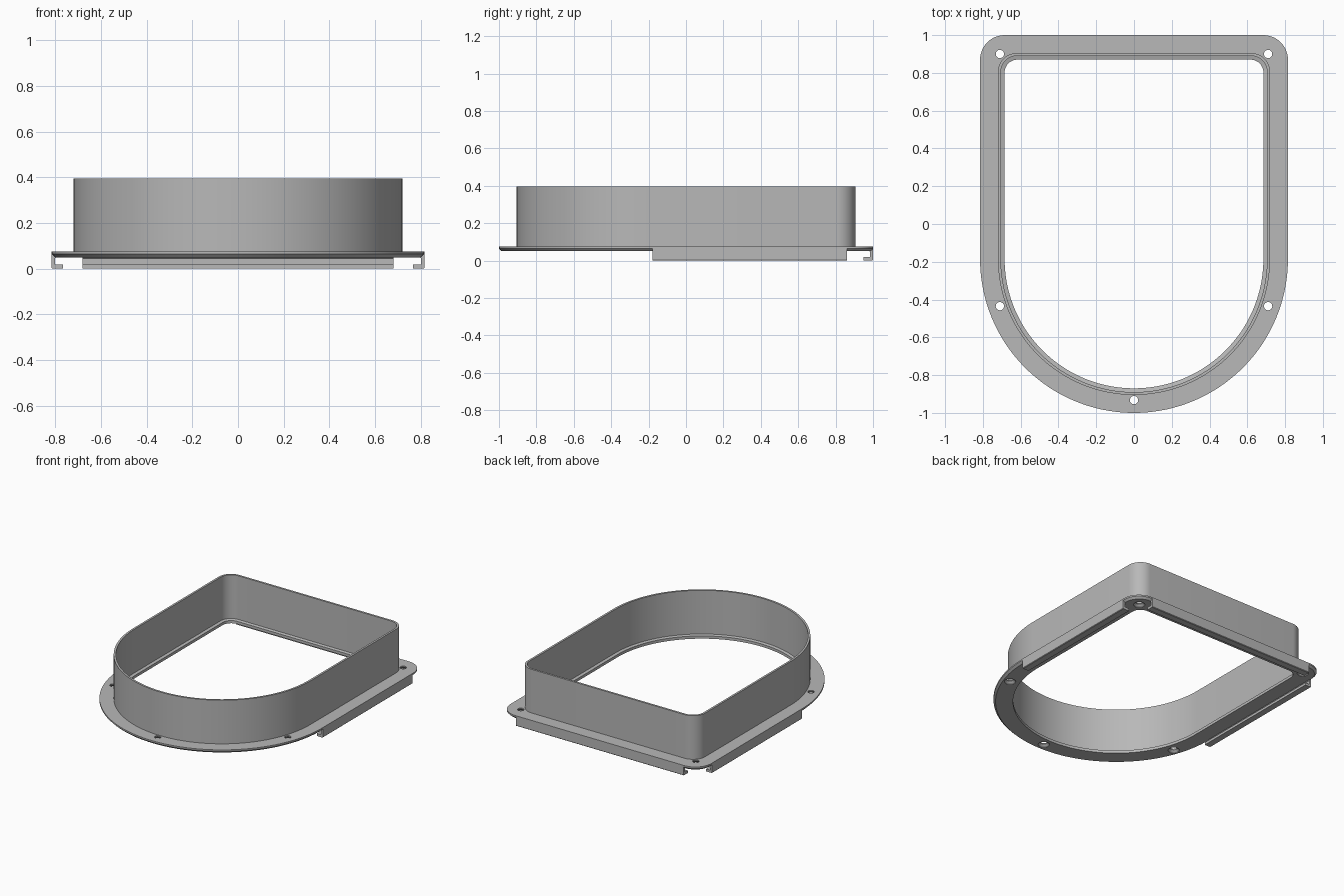
import bpy
import bmesh
from math import sin, cos, pi, radians

cube = bpy.data.objects.get("Cube")
if cube:
    bpy.data.objects.remove(cube, do_unlink=True)

grey = bpy.data.materials.new("grey plastic")
grey.use_nodes = True
COLOUR = (0.48, 0.48, 0.48, 1)
grey.diffuse_color = COLOUR
grey.node_tree.nodes["Principled BSDF"].inputs["Base Color"].default_value = COLOUR

HALF_WIDTH, BACK, ARC_Y = 0.815, 1.0, -0.185


def make_object(name, bm):
    bmesh.ops.recalc_face_normals(bm, faces=bm.faces)
    mesh = bpy.data.meshes.new(name)
    bm.to_mesh(mesh)
    bm.free()
    mesh.materials.append(grey)
    obj = bpy.data.objects.new(name, mesh)
    bpy.context.collection.objects.link(obj)
    return obj


def activate(obj):
    bpy.ops.object.select_all(action='DESELECT')
    obj.select_set(True)
    bpy.context.view_layer.objects.active = obj


def arc(cx, cy, r, start, end, n):
    angles = [start + (end - start) * i / n for i in range(n + 1)]
    return [(cx + r * cos(a), cy + r * sin(a)) for a in angles]


def outline(inset, r):
    """D-shaped outline: round front, rounded back corners."""
    w, b = HALF_WIDTH - inset, BACK - inset
    return (arc(w - r, b - r, r, 0, pi / 2, 12)
            + arc(r - w, b - r, r, pi / 2, pi, 12)
            + arc(0, ARC_Y, w, pi, 2 * pi, 72))


def bridge(bm, rings):
    """Join neighbouring rings of vertices, closing back to the first."""
    for a, b in zip(rings, rings[1:] + rings[:1]):
        n = len(a)
        for i in range(n):
            j = (i + 1) % n
            bm.faces.new((a[i], a[j], b[j], b[i]))


# Flange, upright wall and inner lip as one swept section: inset, corner radius, z
section = [
    (0, 0.13, 0.064), (0, 0.13, 0.075),
    (0.095, 0.1, 0.075), (0.095, 0.1, 0.395),
    (0.11, 0.085, 0.395), (0.11, 0.085, 0.075),
    (0.13, 0.068, 0.07), (0.13, 0.068, 0.05),
    (0.014, 0.116, 0.05),
]
bm = bmesh.new()
bridge(bm, [[bm.verts.new((x, y, z)) for x, y in outline(d, r)] for d, r, z in section])
frame = make_object("flanged_collar", bm)

# Countersunk screw holes
bm = bmesh.new()
for hx, hy in [(-0.71, 0.9), (0.71, 0.9), (-0.71, -0.435), (0.71, -0.435), (0, -0.932)]:
    rings = []
    for r, z in [(0.038, 0.04), (0.038, 0.053), (0.022, 0.067), (0.022, 0.09)]:
        rings.append([bm.verts.new((x, y, z)) for x, y in arc(hx, hy, r, 0, 2 * pi, 24)[:-1]])
    for a, b in zip(rings, rings[1:]):
        for i in range(24):
            j = (i + 1) % 24
            bm.faces.new((a[i], a[j], b[j], b[i]))
    bm.faces.new(rings[0])
    bm.faces.new(rings[-1])
cutter = make_object("hole_cutter", bm)
cutter.hide_render = True
activate(frame)
cut = frame.modifiers.new("holes", 'BOOLEAN')
cut.operation, cut.solver, cut.object = 'DIFFERENCE', 'EXACT', cutter
bpy.ops.object.modifier_apply(modifier=cut.name)
bpy.data.objects.remove(cutter, do_unlink=True)


# Channel rails under the flange: distance in from the edge, z
RAIL = [(0, 0.07), (0, 0.004), (0.004, 0), (0.05, 0), (0.05, 0.018),
        (0.015, 0.018), (0.015, 0.045), (0.022, 0.052), (0.022, 0.07)]


def rail(name, place, start, end):
    bm = bmesh.new()
    ends = [[bm.verts.new(place(d, t, z)) for d, z in RAIL] for t in (start, end)]
    n = len(RAIL)
    for i in range(n):
        j = (i + 1) % n
        bm.faces.new((ends[0][i], ends[0][j], ends[1][j], ends[1][i]))
    for loop in ends:
        bm.faces.new(loop)
    return make_object(name, bm)


rails = [
    rail("left_rail", lambda d, t, z: (HALF_WIDTH - d, t, z), -0.18, 0.86),
    rail("right_rail", lambda d, t, z: (d - HALF_WIDTH, t, z), -0.18, 0.86),
    rail("back_rail", lambda d, t, z: (t, BACK - d, z), -0.68, 0.68),
]

for obj in [frame] + rails:
    activate(obj)
    bpy.ops.object.shade_smooth_by_angle(angle=radians(30))
